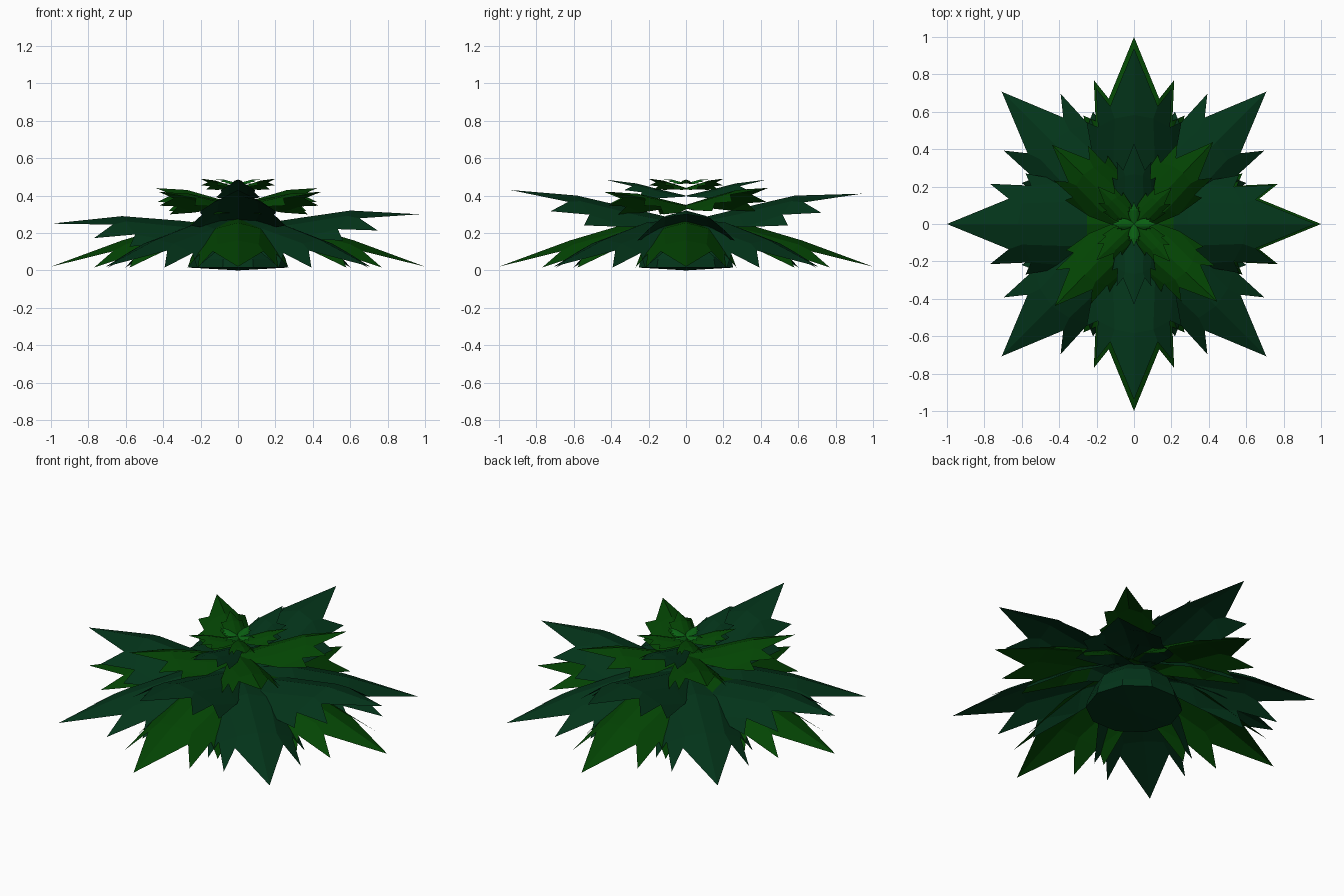
import bpy, math

if "Cube" in bpy.data.objects:
    bpy.data.objects.remove(bpy.data.objects["Cube"])


def material(name, rgb):
    m = bpy.data.materials.new(name)
    m.diffuse_color = (*rgb, 1)
    m.use_nodes = True
    m.node_tree.nodes["Principled BSDF"].inputs["Base Color"].default_value = m.diffuse_color
    return m


DARK = material("dark_green", (0.001, 0.034, 0.010))
BRIGHT = material("bright_green", (0.001, 0.058, 0.001))
FRESH = material("fresh_green", (0.003, 0.115, 0.006))

# Half leaf of unit length: (distance along the rib, sideways)
RIB = [(0, 0), (0.3, 0), (0.62, 0), (1, 0)]
HALF = [(0.3, 0.12), (0.6, 0.11),                           # fold line
        (0.02, 0.09), (0.33, 0.225), (0.58, 0.27), (0.55, 0.205),  # base, rear lobe, notch
        (0.77, 0.215), (0.67, 0.135)]                       # front lobe, notch
# Indices 0-3 are the rib, 4-11 the half outline
FACES = [(0, 1, 4, 6), (6, 4, 7), (4, 5, 9, 7), (7, 9, 8),
         (1, 2, 5, 4), (5, 11, 10, 9), (2, 3, 11, 5)]


def rib_height(r, heights):
    for i in range(3):
        a, b = RIB[i][0], RIB[i + 1][0]
        if r <= b:
            return heights[i] + (heights[i + 1] - heights[i]) * (r - a) / (b - a)


def build(name, verts, faces, mat):
    mesh = bpy.data.meshes.new(name)
    mesh.from_pydata(verts, [], faces)
    mesh.materials.append(mat)
    mesh.update()
    obj = bpy.data.objects.new(name, mesh)
    bpy.context.collection.objects.link(obj)
    return obj


def leaf(name, angle, length, heights, mat, droop=2.2):
    """Lobed leaf that arches down to both sides of its rib."""
    a = math.radians(angle)
    c, s = math.cos(a), math.sin(a)
    verts = []
    flat = RIB + HALF + [(r, -w) for r, w in HALF]
    for r, w in flat:
        z = rib_height(r, heights) - droop * w * w * length
        x, y = r * length, w * length
        verts.append((x * c - y * s, x * s + y * c, max(z, 0.015)))
    other = [tuple(i if i < 4 else i + 8 for i in reversed(f)) for f in FACES]
    build(name, verts, FACES + other, mat)


def tier(name, angles, length, heights, mat, droop=2.2):
    for i, a in enumerate(angles):
        leaf(f"{name}_{i + 1}", a, length, heights, mat, droop)


# Low drooping leaves around the ground
tier("ground_leaf", (0, 90, 180, 270), 1.0, (0.28, 0.255, 0.16, 0.02), BRIGHT)
tier("ground_diagonal_leaf", (45, 135, 225, 315), 1.0, (0.28, 0.255, 0.165, 0.02), DARK)

# Long spreading leaves
leaf("right_leaf", 0, 0.97, (0.23, 0.275, 0.32, 0.30), DARK)
leaf("left_leaf", 180, 1.0, (0.23, 0.265, 0.29, 0.25), DARK)
leaf("back_leaf", 90, 0.94, (0.26, 0.33, 0.40, 0.41), DARK)
leaf("front_leaf", 270, 0.94, (0.26, 0.33, 0.40, 0.43), DARK)

# Middle and crown leaves
tier("middle_back_leaf", (46, 136), 0.61, (0.35, 0.39, 0.43, 0.44), BRIGHT, 2.4)
tier("middle_front_leaf", (226, 317), 0.61, (0.35, 0.38, 0.41, 0.42), BRIGHT, 2.4)
tier("crown_leaf", (90, 270), 0.43, (0.40, 0.43, 0.465, 0.485), DARK)
tier("crown_diagonal_leaf", (44, 134, 224, 314), 0.28, (0.44, 0.46, 0.48, 0.49), BRIGHT)
tier("sprout_leaf", (0, 90, 180, 270), 0.12, (0.465, 0.475, 0.485, 0.485), FRESH)

# Faceted mound that carries the leaves, slightly bulged underneath
SIDES = 10
rings = [(0.265, 0.015), (0.255, 0.06), (0.215, 0.15), (0.14, 0.22)]
verts = [(r * math.cos(2 * math.pi * k / SIDES), r * math.sin(2 * math.pi * k / SIDES), z)
         for r, z in rings for k in range(SIDES)]
faces = [tuple(range(len(verts) - SIDES, len(verts)))]
verts.append((0, 0, 0))
for k in range(SIDES):
    n = (k + 1) % SIDES
    faces.append((len(verts) - 1, n, k))
    for j in range(len(rings) - 1):
        a, b = j * SIDES, (j + 1) * SIDES
        faces.append((a + k, a + n, b + n, b + k))
build("mound", verts, faces, DARK)
